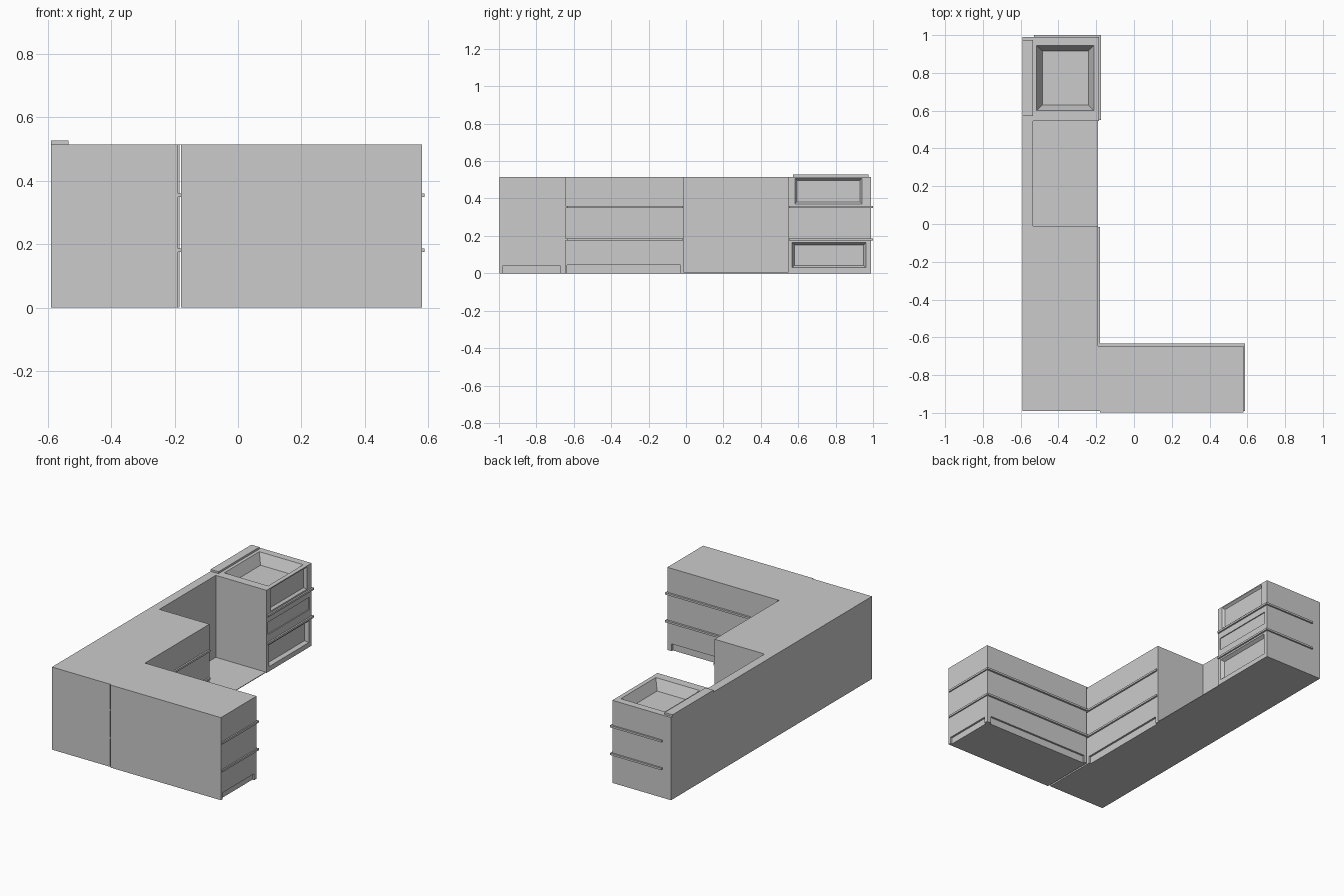
import bpy, bmesh
from mathutils import Vector

if "Cube" in bpy.data.objects:
    bpy.data.objects.remove(bpy.data.objects["Cube"])

H = 0.515                      # worktop height
STRIPS = (0.181, 0.354)        # drawer pull heights


def mesh_object(name, verts, faces):
    me = bpy.data.meshes.new(name)
    me.from_pydata(verts, [], faces)
    bm = bmesh.new()
    bm.from_mesh(me)
    bmesh.ops.recalc_face_normals(bm, faces=bm.faces)
    bm.to_mesh(me)
    bm.free()
    ob = bpy.data.objects.new(name, me)
    bpy.context.collection.objects.link(ob)
    return ob


BOX_FACES = [(0, 1, 2, 3), (4, 5, 6, 7), (0, 1, 5, 4), (1, 2, 6, 5), (2, 3, 7, 6), (3, 0, 4, 7)]


def box(name, x, y, z):
    v = [(a, b, c) for c in z for a, b in ((x[0], y[0]), (x[1], y[0]), (x[1], y[1]), (x[0], y[1]))]
    return mesh_object(name, v, BOX_FACES)


def recess(target, axis, face, depth, a, b, slope):
    """Cut a sloped pocket into a face looking along +axis; a, b span the other two axes."""
    over = 0.02
    s = slope * over / depth
    verts = []
    for level, grow in ((face + over, s), (face - depth, -slope)):
        for i, j in ((0, 0), (1, 0), (1, 1), (0, 1)):
            p = [a[i] + (grow if i else -grow), b[j] + (grow if j else -grow)]
            p.insert(axis, level)
            verts.append(p)
    cutter = mesh_object("cutter", verts, BOX_FACES)
    cutter.hide_render = True
    mod = target.modifiers.new("pocket", 'BOOLEAN')
    mod.operation, mod.solver, mod.object = 'DIFFERENCE', 'EXACT', cutter
    bpy.context.view_layer.objects.active = target
    bpy.ops.object.modifier_apply(modifier=mod.name)
    bpy.data.objects.remove(cutter)


# Long counter run and side wing, with a narrow joint between them
run = box("long_counter", (-0.59, -0.19), (-0.99, -0.01), (0, H))
wing = box("wing_counter", (-0.18, 0.58), (-0.997, -0.645), (0, H))
box("joint_cover", (-0.19, -0.18), (-0.99, -0.645), (H - 0.003, H))

# Toe kicks at the foot of the drawer fronts
recess(run, 0, -0.19, 0.012, (-0.635, -0.03), (-0.02, 0.045), 0)
recess(wing, 1, -0.645, 0.012, (-0.16, 0.55), (-0.02, 0.045), 0)
recess(wing, 0, 0.58, 0.012, (-0.98, -0.67), (-0.02, 0.04), 0)

# Knee space: back panel and floor
box("back_panel", (-0.59, -0.535), (-0.01, 0.545), (0, H))
box("knee_space_floor", (-0.535, -0.19), (-0.01, 0.545), (0, 0.004))

# End cabinet with a sunken basin and three framed drawer fronts
cab = box("end_cabinet", (-0.59, -0.185), (0.545, 0.99), (0, H))
recess(cab, 2, H, 0.065, (-0.515, -0.212), (0.6, 0.945), 0.03)
recess(cab, 0, -0.185, 0.014, (0.582, 0.942), (0.37, 0.508), 0.011)
recess(cab, 0, -0.185, 0.006, (0.562, 0.968), (0.233, 0.31), 0)
recess(cab, 0, -0.185, 0.02, (0.568, 0.962), (0.03, 0.164), 0.012)
box("splash_ledge", (-0.59, -0.535), (0.572, 0.975), (H, 0.527))

# Horizontal pull strips on every drawer front
for i, z in enumerate(STRIPS):
    zz = (z - 0.006, z + 0.006)
    box(f"long_counter_strip_{i}", (-0.19, -0.18), (-0.99, -0.015), zz)
    box(f"wing_inner_strip_{i}", (-0.18, 0.588), (-0.645, -0.633), zz)
    box(f"wing_end_strip_{i}", (0.58, 0.588), (-0.99, -0.645), zz)
    box(f"cabinet_front_strip_{i}", (-0.185, -0.175), (0.55, 1.0), zz)
    box(f"cabinet_back_strip_{i}", (-0.53, -0.185), (0.99, 1.0), zz)
